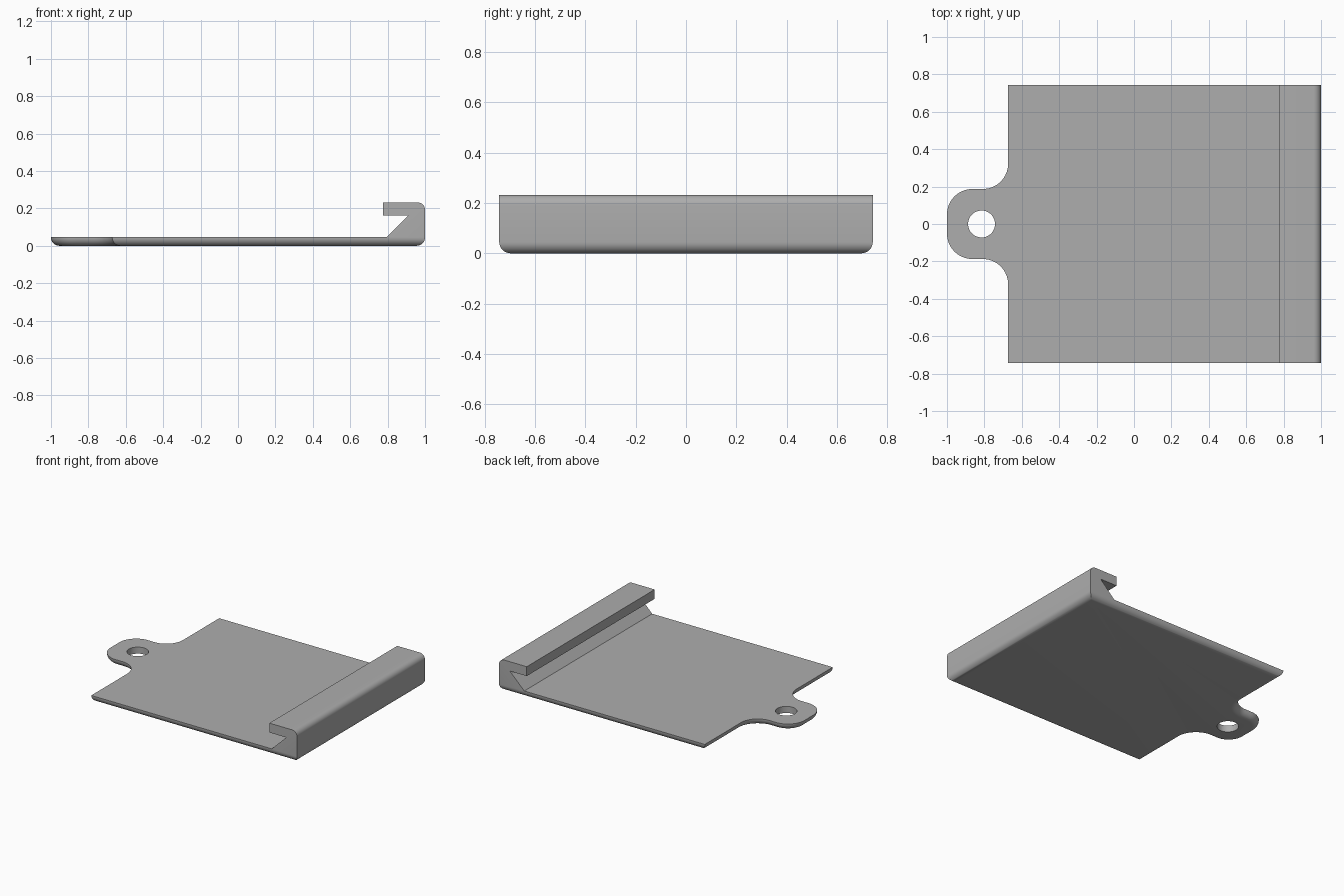
import bpy
import bmesh
from math import sin, cos, radians

if "Cube" in bpy.data.objects:
    bpy.data.objects.remove(bpy.data.objects["Cube"], do_unlink=True)

WIDTH, HEIGHT, THICK = 0.743, 0.232, 0.048   # half width, hook height, plate thickness
BACK, TAB, R = -0.673, 0.187, 0.136          # plate edge, tab half width, tab radii

grey = bpy.data.materials.new("plain grey")
grey.use_nodes = True
color = (0.42, 0.42, 0.42, 1)
grey.diffuse_color = color
grey.node_tree.nodes["Principled BSDF"].inputs["Base Color"].default_value = color


def arc(cx, cy, r, start, end, steps=16):
    angles = [radians(start + (end - start) * i / steps) for i in range(steps + 1)]
    return [(cx + r * cos(a), cy + r * sin(a)) for a in angles]


def prism(points, direction):
    """Closed solid made by sweeping a polygon along a direction."""
    bm = bmesh.new()
    face = bm.faces.new([bm.verts.new(p) for p in points])
    swept = bmesh.ops.extrude_face_region(bm, geom=[face])["geom"]
    bmesh.ops.translate(bm, vec=direction,
                        verts=[g for g in swept if isinstance(g, bmesh.types.BMVert)])
    bmesh.ops.recalc_face_normals(bm, faces=bm.faces)
    return bm


def round_edges(bm, rule, radius):
    edges = [e for e in bm.edges if all(rule(v.co) for v in e.verts)]
    bmesh.ops.bevel(bm, geom=edges, offset=radius, offset_type='OFFSET',
                    segments=8, profile=0.5, affect='EDGES')


def make_object(name, bm):
    mesh = bpy.data.meshes.new(name)
    bm.to_mesh(mesh)
    bm.free()
    mesh.materials.append(grey)
    obj = bpy.data.objects.new(name, mesh)
    bpy.context.collection.objects.link(obj)
    return obj


# Outline seen from above: square plate with a filleted tab
upper = [(1, WIDTH), (BACK, WIDTH)]
upper += arc(BACK - R, TAB + R, R, 0, -90)
upper += arc(-1 + R, TAB - R, R, 90, 180)
lower = [(x, -y) for x, y in reversed(upper)]
body = prism([(x, y, 0) for x, y in upper + lower], (0, 0, HEIGHT))

# Rounded underside rim and rounded outer top edge of the hook
round_edges(body, lambda c: c.z < 0.001, 0.045)
round_edges(body, lambda c: c.z > HEIGHT - 0.001 and c.x > 0.99, 0.04)
plate = make_object("plate_with_hook", body)

# Open space above the plate, undercutting the hook lip
space = [(-2, THICK), (0.795, THICK), (0.912, 0.163), (0.775, 0.163), (0.775, 1), (-2, 1)]
space_cutter = make_object("space_cutter", prism([(x, -1, z) for x, z in space], (0, 2, 0)))

# Hanging hole through the tab
hole = arc(-0.815, 0, 0.072, 0, 360, 48)[:-1]
hole_cutter = make_object("hole_cutter", prism([(x, y, -1) for x, y in hole], (0, 0, 2)))

for cutter in (space_cutter, hole_cutter):
    mod = plate.modifiers.new(cutter.name, 'BOOLEAN')
    mod.operation, mod.solver, mod.object = 'DIFFERENCE', 'EXACT', cutter
    cutter.hide_render = True

bpy.ops.object.select_all(action='DESELECT')
plate.select_set(True)
bpy.context.view_layer.objects.active = plate
for mod in list(plate.modifiers):
    bpy.ops.object.modifier_apply(modifier=mod.name)
for cutter in (space_cutter, hole_cutter):
    bpy.data.objects.remove(cutter, do_unlink=True)
bpy.ops.object.shade_smooth_by_angle(angle=radians(30))
